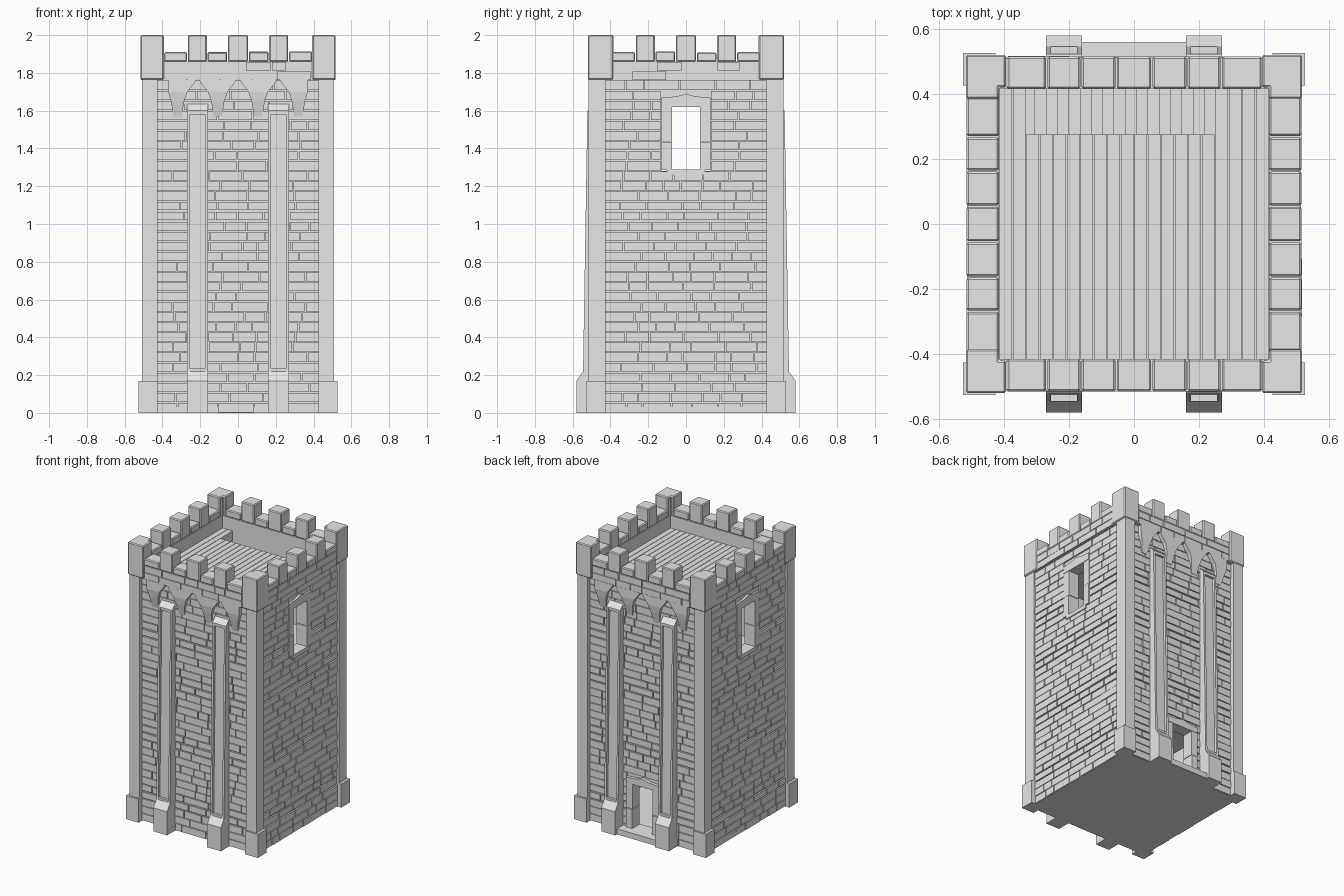
import bpy, bmesh, random
from mathutils import Vector

random.seed(4)
if "Cube" in bpy.data.objects:
    bpy.data.objects.remove(bpy.data.objects["Cube"], do_unlink=True)

stone = bpy.data.materials.new("grey stone")
stone.use_nodes = True
GREY = (0.8, 0.8, 0.8, 1)
stone.diffuse_color = GREY
stone.node_tree.nodes["Principled BSDF"].inputs["Base Color"].default_value = GREY

FRONT, RIGHT, BACK, LEFT = range(4)
COURSE = 0.16 / 3          # brick course height
HALF = 0.43                # half width of each wall panel
INNER = 0.415              # inside face of the walls
parts = {}


def loft(name, a, b):
    """Close a solid between two matching loops of points."""
    bm = parts.setdefault(name, bmesh.new())
    va = [bm.verts.new(p) for p in a]
    vb = [bm.verts.new(p) for p in b]
    n = len(va)
    bm.faces.new(va)
    bm.faces.new(vb[::-1])
    for i in range(n):
        j = (i + 1) % n
        bm.faces.new((va[j], va[i], vb[i], vb[j]))


def box(name, x0, x1, y0, y1, z0, z1):
    ring = [(x0, y0), (x1, y0), (x1, y1), (x0, y1)]
    loft(name, [(x, y, z0) for x, y in ring], [(x, y, z1) for x, y in ring])


def on(side, u, d, z):
    """Point on a side: u along it, d out from the centre."""
    x, y = [(u, -d), (d, u), (-u, d), (-d, -u)][side]
    return Vector((x, y, z))


def slab(name, side, u0, u1, d0, d1, z0, z1):
    ring = [(u0, z0), (u1, z0), (u1, z1), (u0, z1)]
    loft(name, [on(side, u, d0, z) for u, z in ring],
         [on(side, u, d1, z) for u, z in ring])


def brick_row(name, side, u0, u1, z0, z1, d0, d1, gap):
    u = u0
    while u < u1 - 0.001:
        end = u + random.uniform(0.08, 0.2)
        if end > u1 - 0.05:
            end = u1
        slab(name, side, u + 0.003, end - 0.003, d0,
             d1 + random.uniform(-0.002, 0.002), z0 + gap, z1 - gap / 2)
        u = end


def wall(side, face, hole=None):
    mortar = face - 0.01
    top = 33 * COURSE
    if hole:
        h, z0, z1 = hole
        slab("wall_core", side, -HALF, -h, INNER, mortar, 0, top)
        slab("wall_core", side, h, HALF, INNER, mortar, 0, top)
        slab("wall_core", side, -h, h, INNER, mortar, z1, top)
        if z0 > 0:
            slab("wall_core", side, -h, h, INNER, mortar, 0, z0)
    else:
        slab("wall_core", side, -HALF, HALF, INNER, mortar, 0, top)
    for row in range(33):
        z = row * COURSE
        gap = 0.007 if row in (3, 4, 11, 12, 19, 20, 25, 26) else 0.003
        spans = [(-HALF, HALF)]
        if hole and z + COURSE > hole[1] + 0.01 and z < hole[2] - 0.01:
            spans = [(-HALF, -hole[0]), (hole[0], HALF)]
        for a, b in spans:
            brick_row("wall_bricks", side, a, b, z, z + COURSE, mortar - 0.005, face, gap)


def opening(name, side, w, outer, z0, z1, peak, face):
    """Stone jambs, a slightly pointed lintel and a sill."""
    for s in (-1, 1):
        u0, u1 = sorted((s * w, s * outer))
        mid = z0 + (z1 - z0) * 0.45
        slab(name, side, u0, u1, INNER, face, z0, mid - 0.002)
        slab(name, side, u0, u1, INNER, face - 0.003, mid + 0.002, z1)
    head = [(-outer, z1), (outer, z1), (outer, peak - 0.02), (0.05, peak - 0.015),
            (0, peak), (-0.05, peak - 0.015), (-outer, peak - 0.02)]
    loft(name, [on(side, u, INNER, z) for u, z in head],
         [on(side, u, face, z) for u, z in head])


# Walls with windows in the sides and a doorway in the back
wall(FRONT, 0.487)
wall(BACK, 0.487, (0.13, 0, 0.40))
for side in (RIGHT, LEFT):
    wall(side, 0.495, (0.13, 1.28, 1.67))
    opening("window_surround", side, 0.075, 0.13, 1.285, 1.62, 1.69, 0.5)
    slab("window_sill", side, -0.1, 0.1, INNER, 0.502, 1.26, 1.288)
opening("door_surround", BACK, 0.08, 0.13, 0.03, 0.36, 0.42, 0.5)
slab("door_sill", BACK, -0.16, 0.16, 0.41, 0.56, 0, 0.04)

# Corner piers and their plinths
for sx in (-1, 1):
    for sy in (-1, 1):
        def corner(name, x, y, z0, z1):
            box(name, *sorted((sx * 0.425, sx * x)), *sorted((sy * 0.425, sy * y)), z0, z1)
        corner("corner_pier", 0.507, 0.515, 0, 1.77)
        corner("corner_plinth", 0.526, 0.526, 0, 0.17)

# Panelled buttresses and hanging corbels on the front and back
outline = [(0.45, 0), (0.58, 0), (0.58, 0.17), (0.545, 0.22), (0.522, 1.60),
           (0.487, 1.635), (0.45, 1.635)]
panel = outline[:4] + [(0.545, 0.235), (0.526, 0.235), (0.504, 1.58), (0.522, 1.58)] + outline[4:]
corbel = [(1.765, 0.1, 0.515), (1.735, 0.08, 0.515), (1.70, 0.052, 0.515),
          (1.65, 0.035, 0.507), (1.57, 0.022, 0.489)]
for side in (FRONT, BACK):
    for c in (-0.215, 0.215):
        for shape, a, b in ((outline, -0.055, -0.04), (panel, -0.04, 0.04), (outline, 0.04, 0.055)):
            loft("buttress", [on(side, c + a, d, z) for d, z in shape],
                 [on(side, c + b, d, z) for d, z in shape])
    for c in (-0.32, -0.107, 0.107, 0.32):
        def ring(z, w, d):
            lo = -min(w, 0.05) if c < -0.2 else -w
            hi = min(w, 0.05) if c > 0.2 else w
            return [on(side, c + u, e, z) for u, e in
                    ((lo, 0.47), (hi, 0.47), (hi, d), (lo, d))]
        for upper, lower in zip(corbel, corbel[1:]):
            loft("corbel", ring(*upper), ring(*lower))

# Parapet: bricks below, coping blocks and merlons above
edges = [-0.515, -0.395, -0.268, -0.163, -0.055, 0.055, 0.163, 0.268, 0.395, 0.515]
for side in range(4):
    slab("parapet_core", side, -0.505, 0.505, INNER, 0.507, 1.76, 1.86)
    for row in range(2):
        z = 1.76 + row * 0.05
        brick_row("parapet_bricks", side, -0.39, 0.39, z, z + 0.05, 0.5, 0.514, 0.003)
    for i, (a, b) in enumerate(zip(edges, edges[1:])):
        if i in (0, 8):
            continue
        top = 1.91 + random.uniform(-0.004, 0.004) if i % 2 else 2.0
        slab("battlement", side, a + 0.002, b - 0.002, INNER, 0.515, 1.86, top)
    for s in (-1, 1):
        a, b = sorted((s * 0.395, s * 0.268))
        if s > 0:
            slab("battlement", side, 0.27, 0.39, INNER, 0.515, 1.86, 1.91)
        else:
            slab("battlement", side, -0.39, -0.27, INNER, 0.515, 1.86, 1.91)
for sx in (-1, 1):
    for sy in (-1, 1):
        # L-shaped corner merlon
        legs = [(0.517, 0.52), (0.393, 0.52), (0.393, 0.42), (INNER, 0.42),
                (INNER, 0.385), (0.517, 0.385)]
        loft("corner_merlon", [(sx * x, sy * y, 1.765) for x, y in legs],
             [(sx * x, sy * y, 2.0) for x, y in legs])

# Roof deck planks, leaving a stair opening along the back
PLANK = 0.0415
for i in range(20):
    x = -INNER + i * PLANK
    far = 0.275 if 2 <= i < 16 else 0.42
    box("roof_planks", x + 0.0015, x + PLANK - 0.0015, -0.42, far, 1.74, 1.77)
box("roof_deck", -0.42, 0.42, -0.42, 0.275, 1.70, 1.763)
box("roof_deck", -0.42, -0.334, 0.27, 0.42, 1.70, 1.763)
box("roof_deck", 0.25, 0.42, 0.27, 0.42, 1.70, 1.763)

# Inner floors and stairs
box("base_slab", -0.49, 0.49, -0.48, 0.48, 0, 0.03)
for z in (0.62, 1.23):
    box("inner_floor", -0.42, 0.42, -0.27, 0.42, z - 0.05, z)
    box("inner_floor", 0.25, 0.42, -0.42, -0.27, z - 0.05, z)


def stairs(y0, y1, z0, z1, steps=17):
    run = 0.59 / steps
    for i in range(steps):
        z = z0 + (z1 - z0) * (i + 1) / steps
        x = -0.34 + i * run
        box("stairs", x, x + run, y0, y1, max(z - 0.08, z0), z)


stairs(-0.42, -0.27, 0.03, 0.62)
stairs(-0.42, -0.27, 0.62, 1.23)
stairs(0.27, 0.42, 1.23, 1.76)

# Turn every part into an object, with worn edges on the big blocks
for name, bm in parts.items():
    bmesh.ops.recalc_face_normals(bm, faces=bm.faces)
    mesh = bpy.data.meshes.new(name)
    bm.to_mesh(mesh)
    bm.free()
    mesh.materials.append(stone)
    obj = bpy.data.objects.new(name, mesh)
    bpy.context.collection.objects.link(obj)
    if name in ("battlement", "corner_merlon"):
        bevel = obj.modifiers.new("worn edges", "BEVEL")
        bevel.width = 0.006
        bevel.segments = 1
